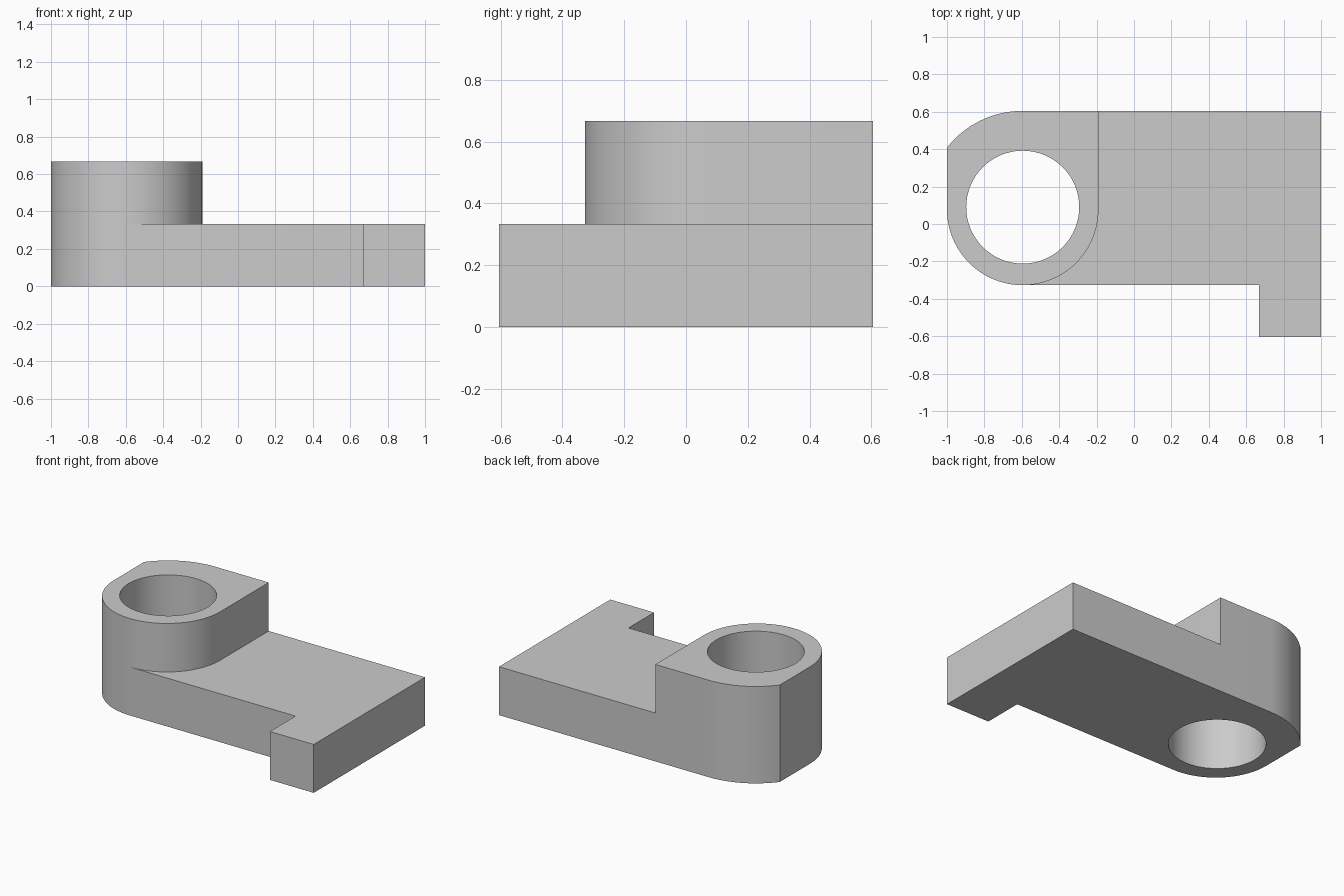
import bpy
import bmesh
from math import cos, sin, radians, sqrt, acos, pi

cube = bpy.data.objects.get("Cube")
if cube:
    bpy.data.objects.remove(cube, do_unlink=True)

# Main dimensions
LEFT, RIGHT, BACK, FRONT = -1.0, 1.0, 0.605, -0.605
CX, BORE_Y, BORE_R = -0.595, 0.09, 0.302
ROUND_R = CX - LEFT
ROUND_Y = 0.078
PLATE_FRONT = ROUND_Y - ROUND_R
BOSS_RIGHT = CX + ROUND_R
FOOT_X = 0.667
PLATE_H, BOSS_H = 0.333, 0.667


def arc(cy, r, a0, a1, n):
    """Points on an arc around the bore axis, angles in radians."""
    return [(CX + r * cos(a0 + (a1 - a0) * i / n),
             cy + r * sin(a0 + (a1 - a0) * i / n)) for i in range(n + 1)]


bm = bmesh.new()


def add_verts(points):
    return [bm.verts.new((x, y, 0)) for x, y in points]


def loop_edges(verts):
    return [bm.edges.new((v, verts[i - 1])) for i, v in enumerate(verts)]


# Boss outline: rounded front, straight sides, clipped round at the back left
back_r = BACK - BORE_Y
right_round = add_verts(arc(ROUND_Y, ROUND_R, -pi / 2, 0, 24))
back_corner = add_verts([(BOSS_RIGHT, BACK)])
back_round = add_verts(arc(BORE_Y, back_r, pi / 2, acos((LEFT - CX) / back_r), 16))
left_round = add_verts(arc(ROUND_Y, ROUND_R, pi, 1.5 * pi, 24)[:-1])
outline = right_round + back_corner + back_round + left_round
bore = add_verts(arc(BORE_Y, BORE_R, 0, 2 * pi, 64)[:-1])
bmesh.ops.triangle_fill(bm, edges=loop_edges(outline) + loop_edges(bore),
                        use_beauty=True, normal=(0, 0, 1))

# Plate with the foot at its front corner, sharing the boss edge
plate = add_verts([(FOOT_X, PLATE_FRONT), (FOOT_X, FRONT),
                   (RIGHT, FRONT), (RIGHT, BACK)])
bm.faces.new(plate + back_corner + right_round[::-1])


def raise_faces(faces, height):
    result = bmesh.ops.extrude_face_region(bm, geom=faces)["geom"]
    for v in result:
        if isinstance(v, bmesh.types.BMVert):
            v.co.z = height
    return [f for f in result if isinstance(f, bmesh.types.BMFace)]


# Raise everything to plate height, then only the boss
tops = raise_faces(list(bm.faces), PLATE_H)
tops = [f for f in tops if all(abs(v.co.z - PLATE_H) < 1e-4 for v in f.verts)]
boss = [f for f in tops if all(v.co.x < BOSS_RIGHT + 0.01 for v in f.verts)]
raise_faces(boss, BOSS_H)
bmesh.ops.recalc_face_normals(bm, faces=list(bm.faces))

mesh = bpy.data.meshes.new("bracket_with_boss")
bm.to_mesh(mesh)
bm.free()
bracket = bpy.data.objects.new("bracket_with_boss", mesh)
bpy.context.collection.objects.link(bracket)

# Plain grey material
grey = bpy.data.materials.new("plain grey")
grey.use_nodes = True
colour = (0.6, 0.6, 0.6, 1)
grey.diffuse_color = colour
grey.node_tree.nodes["Principled BSDF"].inputs["Base Color"].default_value = colour
mesh.materials.append(grey)

# Smooth round walls, sharp corners
bpy.ops.object.select_all(action="DESELECT")
bracket.select_set(True)
bpy.context.view_layer.objects.active = bracket
bpy.ops.object.shade_smooth_by_angle(angle=radians(30))
